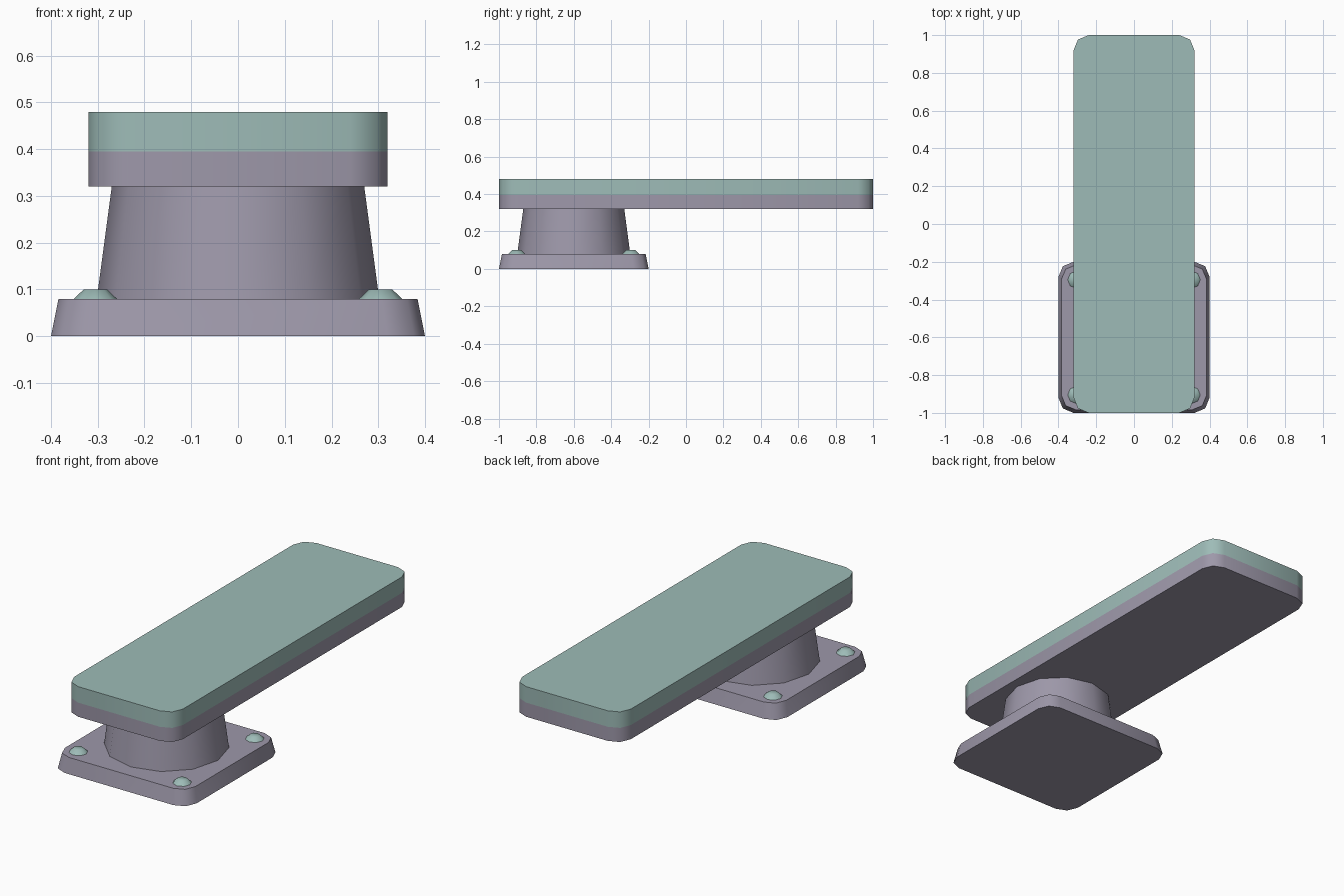
import bpy
import bmesh
from math import sin, cos, pi, radians

cube = bpy.data.objects.get("Cube")
if cube:
    bpy.data.objects.remove(cube, do_unlink=True)


def make_material(name, rgb):
    mat = bpy.data.materials.new(name)
    mat.use_nodes = True
    mat.diffuse_color = (*rgb, 1)
    mat.node_tree.nodes["Principled BSDF"].inputs["Base Color"].default_value = (*rgb, 1)
    return mat


mint = make_material("pale mint", (0.34, 0.50, 0.475))
mauve = make_material("mauve grey", (0.34, 0.315, 0.40))


def rounded_rectangle(half_x, half_y, radius, steps=2):
    points = []
    for corner, (sx, sy) in enumerate([(1, 1), (-1, 1), (-1, -1), (1, -1)]):
        for i in range(steps + 1):
            a = (corner + i / steps) * pi / 2
            points.append((sx * (half_x - radius) + radius * cos(a),
                           sy * (half_y - radius) + radius * sin(a)))
    return points


def circle(sides):
    return [(cos(2 * pi * i / sides), sin(2 * pi * i / sides)) for i in range(sides)]


def loft(name, outline, levels, location, materials, split=None):
    """Stack scaled copies of an outline; levels are (z, scale)."""
    bm = bmesh.new()
    rings = [[bm.verts.new((x * s, y * s, z)) for x, y in outline] for z, s in levels]
    n = len(outline)
    for low, high in zip(rings, rings[1:]):
        for i in range(n):
            j = (i + 1) % n
            bm.faces.new((low[i], low[j], high[j], high[i]))
    bm.faces.new(rings[0][::-1])
    bm.faces.new(rings[-1])
    # Faces above the split height take the second material
    for face in bm.faces:
        if split is not None and face.calc_center_median().z > split:
            face.material_index = 1
    mesh = bpy.data.meshes.new(name)
    bm.to_mesh(mesh)
    bm.free()
    for mat in materials:
        mesh.materials.append(mat)
    obj = bpy.data.objects.new(name, mesh)
    obj.location = location
    bpy.context.collection.objects.link(obj)
    bpy.ops.object.select_all(action="DESELECT")
    obj.select_set(True)
    bpy.context.view_layer.objects.active = obj
    bpy.ops.object.shade_smooth_by_angle(angle=radians(50))
    return obj


foot_y = -0.6

# Tapered mounting plate
loft("base_plate", rounded_rectangle(0.4, 0.4, 0.08),
     [(0, 1), (0.08, 0.96)], (0, foot_y, 0), [mauve])

# Tapered pedestal
loft("pedestal", circle(12), [(0.08, 0.302), (0.32, 0.27)], (0, foot_y, 0), [mauve])

# Long board, mauve below and mint above
loft("board", rounded_rectangle(0.32, 1.0, 0.08),
     [(0.32, 1), (0.395, 1), (0.48, 1)], (0, 0, 0), [mauve, mint], split=0.395)

# Four domed bolts
for side, sx in (("left", 1), ("right", -1)):
    for end, sy in (("front", -1), ("back", 1)):
        loft(f"bolt_{end}_{side}", circle(8), [(0, 0.046), (0.02, 0.025)],
             (sx * 0.305, foot_y + sy * 0.305, 0.08), [mint])
